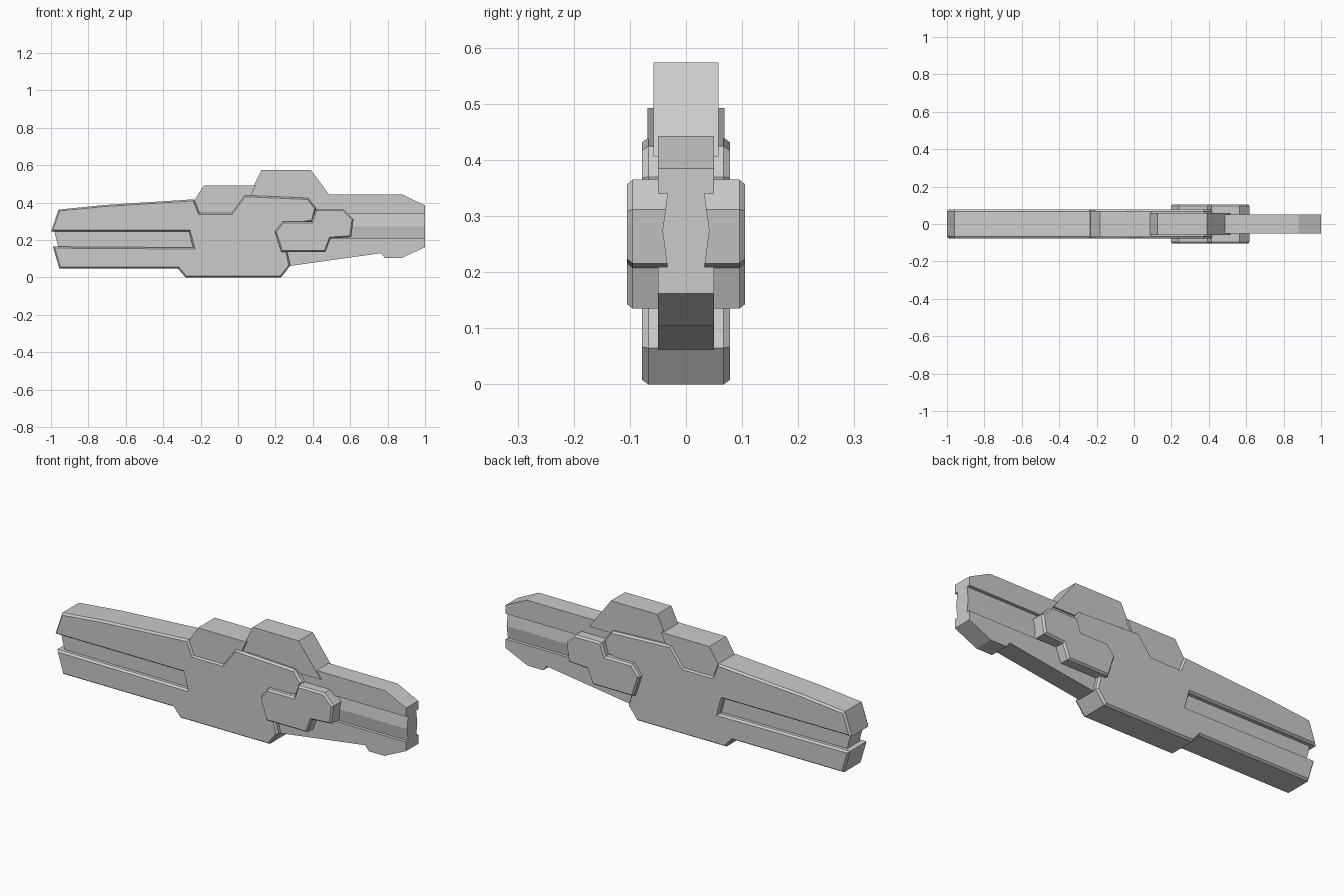
import bpy, bmesh
from mathutils import Vector

if "Cube" in bpy.data.objects:
    bpy.data.objects.remove(bpy.data.objects["Cube"])


def inset(pts, d):
    """Offset a closed outline inward by d with mitred corners."""
    p = [Vector(q) for q in pts]
    n = len(p)
    area = sum(p[i].cross(p[(i + 1) % n]) for i in range(n))
    s = 1 if area > 0 else -1
    out = []
    for i in range(n):
        a = (p[i] - p[i - 1]).normalized()
        b = (p[(i + 1) % n] - p[i]).normalized()
        na, nb = Vector((-a.y, a.x)) * s, Vector((-b.y, b.x)) * s
        out.append(p[i] + (na + nb) * d / (1 + na.dot(nb)))
    return out


def loft(name, rings):
    """Skin a list of equal-length 3D rings and cap both ends."""
    bm = bmesh.new()
    vs = [[bm.verts.new(c) for c in r] for r in rings]
    n = len(vs[0])
    for a, b in zip(vs, vs[1:]):
        for i in range(n):
            j = (i + 1) % n
            bm.faces.new((a[i], a[j], b[j], b[i]))
    bm.faces.new(vs[0])
    bm.faces.new(vs[-1][::-1])
    bmesh.ops.recalc_face_normals(bm, faces=bm.faces)
    me = bpy.data.meshes.new(name)
    bm.to_mesh(me)
    bm.free()
    ob = bpy.data.objects.new(name, me)
    bpy.context.collection.objects.link(ob)
    return ob


def plate(name, pts, half, chamfer=0.0, edge=0.008):
    """Side profile (x, z) extruded across y, with optional chamfered rims."""
    def ring(outline, y):
        return [(x, y, z) for x, z in outline]
    if not chamfer:
        return loft(name, [ring(pts, -half), ring(pts, half)])
    small = inset(pts, edge)
    return loft(name, [ring(small, -half), ring(pts, chamfer - half),
                       ring(pts, half - chamfer), ring(small, half)])


# Main shell with the long slot and the notch for the front top block
plate("main_shell", [
    (-0.96, 0.363), (-0.72, 0.387), (-0.235, 0.418), (-0.205, 0.345),
    (-0.035, 0.345), (0.035, 0.44), (0.375, 0.425), (0.418, 0.37),
    (0.40, 0.30), (0.27, 0.28), (0.262, 0.14), (0.28, 0.065), (0.23, 0.0),
    (-0.28, 0.0), (-0.32, 0.047), (-0.955, 0.047), (-0.99, 0.165),
    (-0.24, 0.16), (-0.262, 0.245), (-1.0, 0.245)], 0.078, 0.011)

# Recessed slab filling the slot
plate("slot_core", [(-0.985, 0.26), (-0.955, 0.14), (-0.2, 0.14), (-0.2, 0.26)], 0.05)

# Raised side panels (through the whole width)
plate("side_panels", [
    (0.415, 0.365), (0.565, 0.365), (0.618, 0.312), (0.605, 0.216),
    (0.495, 0.208), (0.467, 0.135), (0.232, 0.135), (0.197, 0.245),
    (0.24, 0.30), (0.393, 0.30)], 0.105, 0.010)

# Rear section: upper and lower slabs with a ridged rail between them
plate("rear_upper", [(0.2, 0.34), (0.2, 0.41), (0.36, 0.443), (0.88, 0.443),
                     (1.0, 0.385), (1.0, 0.34)], 0.05)
plate("rear_lower", [(0.2, 0.209), (1.0, 0.209), (1.0, 0.162), (0.875, 0.104),
                     (0.785, 0.104), (0.765, 0.13), (0.28, 0.062), (0.2, 0.062)], 0.05)
rail = [(-0.033, 0.34), (-0.042, 0.273), (-0.033, 0.209),
        (0.033, 0.209), (0.042, 0.273), (0.033, 0.34)]
loft("rear_rail", [[(x, y, z) for y, z in rail] for x in (0.2, 1.0)])

# Top blocks
plate("front_top_block", [(-0.232, 0.415), (-0.182, 0.493), (0.095, 0.493),
                          (0.06, 0.42), (-0.03, 0.33), (-0.2, 0.33)], 0.069)
plate("rear_top_block", [(0.05, 0.42), (0.125, 0.574), (0.39, 0.574),
                         (0.515, 0.406), (0.06, 0.406)], 0.058)
